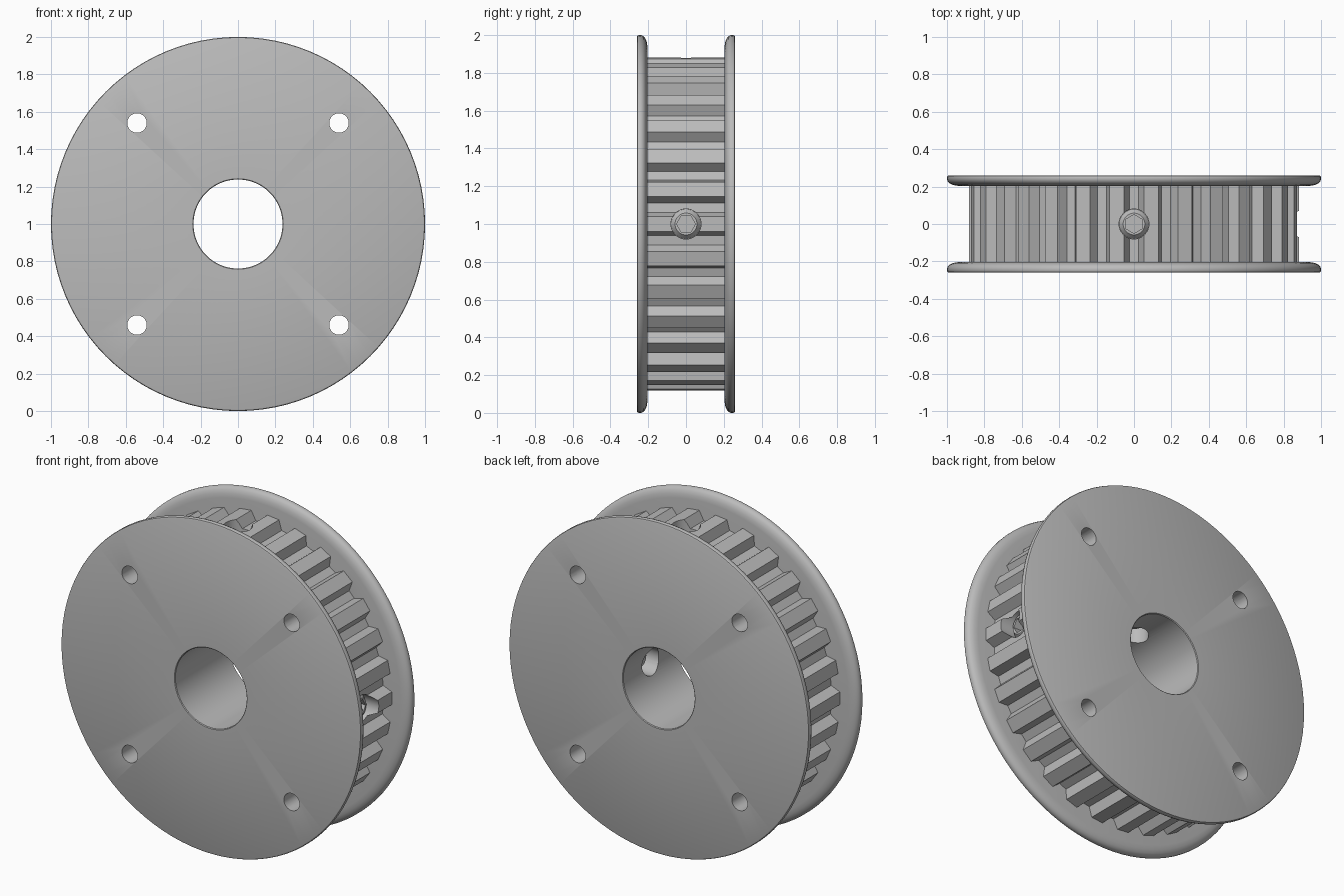
import bpy, bmesh, math
from mathutils import Vector

if "Cube" in bpy.data.objects:
    bpy.data.objects.remove(bpy.data.objects["Cube"], do_unlink=True)

CENTRE = Vector((0, 0, 1))
TEETH = 30
BORE = 0.238
HALF_BODY = 0.204
QUARTER = math.pi / 2
FRONT, BACK = (QUARTER, 0, 0), (-QUARTER, 0, 0)

metal = bpy.data.materials.new("grey metal")
metal.use_nodes = True
grey = (0.5, 0.5, 0.5, 1)
metal.diffuse_color = grey
metal.node_tree.nodes["Principled BSDF"].inputs["Base Color"].default_value = grey


def finish(bm, name, rotation=(0, 0, 0)):
    bmesh.ops.recalc_face_normals(bm, faces=bm.faces)
    mesh = bpy.data.meshes.new(name)
    bm.to_mesh(mesh)
    bm.free()
    mesh.materials.append(metal)
    obj = bpy.data.objects.new(name, mesh)
    obj.location = CENTRE
    obj.rotation_euler = rotation
    bpy.context.collection.objects.link(obj)
    return obj


def lathe(name, profile, steps, rotation):
    """Spin a closed (radius, height) outline about local z."""
    bm = bmesh.new()
    rings = []
    for i in range(steps):
        a = math.tau * i / steps
        rings.append([bm.verts.new((r * math.cos(a), r * math.sin(a), h)) for r, h in profile])
    n = len(profile)
    for i in range(steps):
        p, q = rings[i], rings[(i + 1) % steps]
        for j in range(n):
            k = (j + 1) % n
            bm.faces.new((p[j], q[j], q[k], p[k]))
    bmesh.ops.remove_doubles(bm, verts=bm.verts, dist=1e-5)
    return finish(bm, name, rotation)


def cut(obj, radius, depth, location, rotation, sides=48):
    """Subtract a cylinder, then discard the cutter."""
    bpy.ops.mesh.primitive_cylinder_add(vertices=sides, radius=radius, depth=depth,
                                        location=location, rotation=rotation)
    cutter = bpy.context.object
    cutter.hide_render = True
    mod = obj.modifiers.new("hole", 'BOOLEAN')
    mod.operation, mod.solver, mod.object = 'DIFFERENCE', 'EXACT', cutter
    bpy.context.view_layer.objects.active = obj
    bpy.ops.object.modifier_apply(modifier=mod.name)
    bpy.data.objects.remove(cutter, do_unlink=True)


# Toothed body: tapered teeth around a disc, extruded along the axle
bm = bmesh.new()
outline = []
for t in range(TEETH):
    for radius, offset in ((0.828, -4.3), (0.884, -2.5), (0.884, 2.5), (0.828, 4.3)):
        a = math.radians(t * 360 / TEETH + offset)
        outline.append(bm.verts.new((radius * math.cos(a), radius * math.sin(a), -HALF_BODY)))
disc = bm.faces.new(outline)
grown = bmesh.ops.extrude_face_region(bm, geom=[disc])["geom"]
bmesh.ops.translate(bm, vec=(0, 0, 2 * HALF_BODY),
                    verts=[v for v in grown if isinstance(v, bmesh.types.BMVert)])
body = finish(bm, "toothed_body", FRONT)
cut(body, BORE, 1, CENTRE, FRONT, 96)

# Flanges with a rounded lip on the inner side
flange_profile = [(BORE, HALF_BODY), (BORE, 0.256), (BORE + 0.004, 0.26), (0.99, 0.26),
                  (0.997, 0.257), (1, 0.25), (1, 0.238), (0.995, 0.226), (0.984, 0.216),
                  (0.965, 0.208), (0.94, HALF_BODY)]
front_flange = lathe("front_flange", flange_profile, 96, FRONT)
back_flange = lathe("back_flange", flange_profile, 96, BACK)

# Four bolt holes right through
for part in (body, front_flange, back_flange):
    for x in (-0.54, 0.54):
        for z in (-0.54, 0.54):
            cut(part, 0.052, 1, CENTRE + Vector((x, 0, z)), FRONT, 32)

# Two set screws in radial holes, with hexagonal sockets
screw_profile = [(0, 0.3), (0.05, 0.3), (0.079, 0.33), (0.079, 0.79), (0.058, 0.815), (0, 0.815)]
parts = [body, front_flange, back_flange]
for name, axis, turn in (("left_set_screw", Vector((1, 0, 0)), (0, QUARTER, 0)),
                         ("top_set_screw", Vector((0, 0, 1)), (0, 0, 0))):
    cut(body, 0.08, 1, CENTRE + axis * 0.5, turn)
    screw = lathe(name, screw_profile, 48, turn)
    cut(screw, 0.05, 0.2, CENTRE + axis * 0.82, turn, 6)
    parts.append(screw)

# Smooth round surfaces, crisp edges
bpy.ops.object.select_all(action='DESELECT')
for part in parts:
    part.select_set(True)
bpy.context.view_layer.objects.active = body
bpy.ops.object.shade_smooth_by_angle(angle=math.radians(30))
